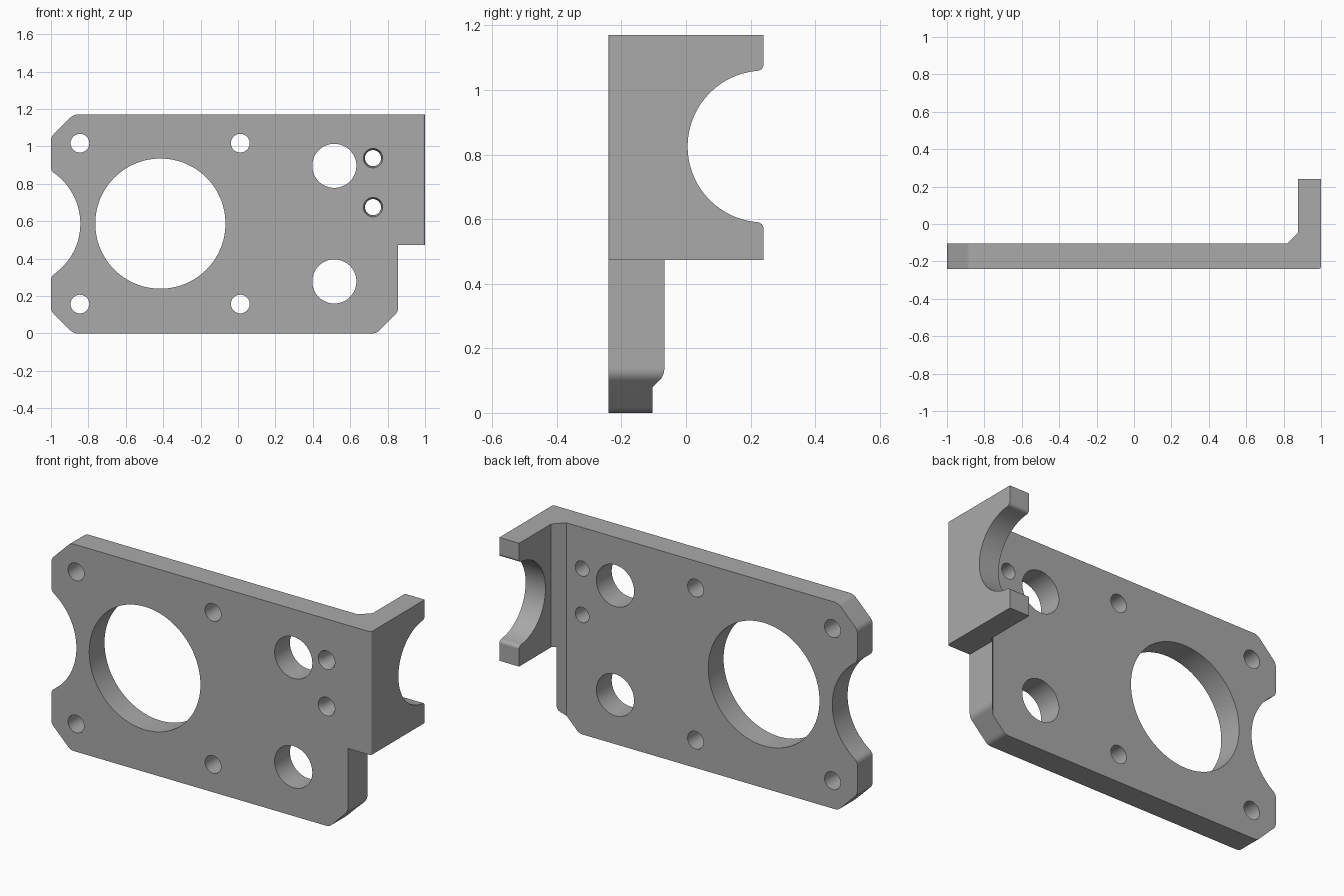
import bpy
import bmesh
from math import pi, sin, cos, tan, atan2, sqrt
from mathutils import Vector

cube = bpy.data.objects.get("Cube")
if cube:
    bpy.data.objects.remove(cube, do_unlink=True)

HEIGHT, MID = 1.17, 0.587
FRONT, PLATE_BACK, FLANGE_BACK = -0.24, -0.103, 0.24

metal = bpy.data.materials.new("plain grey metal")
metal.use_nodes = True
GREY = (0.4, 0.4, 0.4, 1)
metal.diffuse_color = GREY
metal.node_tree.nodes["Principled BSDF"].inputs["Base Color"].default_value = GREY


def arc(cx, cy, r, start, end, steps):
    return [(cx + r * cos(start + (end - start) * i / steps),
             cy + r * sin(start + (end - start) * i / steps)) for i in range(steps + 1)]


def rounded(corners, steps=5):
    """Closed profile from (x, y, radius) corners, each rounded by its radius."""
    pts = []
    for i, (x, y, r) in enumerate(corners):
        p = Vector((x, y))
        if r == 0:
            pts.append((x, y))
            continue
        a = (Vector(corners[i - 1][:2]) - p).normalized()
        b = (Vector(corners[(i + 1) % len(corners)][:2]) - p).normalized()
        half = a.angle(b) / 2
        centre = p + (a + b).normalized() * r / sin(half)
        s, e = p + a * r / tan(half) - centre, p + b * r / tan(half) - centre
        turn = (atan2(e.y, e.x) - atan2(s.y, s.x) + pi) % (2 * pi) - pi
        start = atan2(s.y, s.x)
        pts += arc(centre.x, centre.y, r, start, start + turn, steps)
    return pts


def notch(c, r, f):
    """Round bite in an edge: (depth, offset) points, with softened lips of radius f."""
    h = sqrt((r + f) ** 2 - (f - c) ** 2)
    lip = arc(f, h, f, pi, atan2(-h, c - f) + 2 * pi, 6)
    a = atan2(h, f - c)
    bite = arc(c, 0, r, a, -a, 40)
    return lip + bite[1:-1] + [(d, -t) for d, t in reversed(lip)]


def prism(name, profile, place, lo, hi):
    """Extrude a 2D profile between lo and hi; place maps (u, v, w) to xyz."""
    bm = bmesh.new()
    ends = [[bm.verts.new(place(u, v, w)) for u, v in profile] for w in (lo, hi)]
    bm.faces.new(ends[0])
    bm.faces.new(ends[1])
    n = len(profile)
    for i in range(n):
        j = (i + 1) % n
        bm.faces.new((ends[0][i], ends[0][j], ends[1][j], ends[1][i]))
    return finish(name, bm)


def finish(name, bm):
    bmesh.ops.recalc_face_normals(bm, faces=bm.faces[:])
    mesh = bpy.data.meshes.new(name)
    bm.to_mesh(mesh)
    bm.free()
    mesh.materials.append(metal)
    obj = bpy.data.objects.new(name, mesh)
    bpy.context.collection.objects.link(obj)
    return obj


def drill(bm, x, z, stations, n=48):
    """Round cutter along y through (y, radius) stations."""
    rings = [[bm.verts.new((x + r * cos(2 * pi * i / n), y, z + r * sin(2 * pi * i / n)))
              for i in range(n)] for y, r in stations]
    bm.faces.new(rings[0])
    bm.faces.new(rings[-1])
    for a, b in zip(rings, rings[1:]):
        for i in range(n):
            j = (i + 1) % n
            bm.faces.new((a[i], a[j], b[j], b[i]))


def boolean(target, cutter, operation):
    cutter.hide_render = True
    mod = target.modifiers.new(operation.lower(), 'BOOLEAN')
    mod.operation, mod.solver, mod.object = operation, 'EXACT', cutter
    bpy.context.view_layer.objects.active = target
    bpy.ops.object.modifier_apply(modifier=mod.name)
    bpy.data.objects.remove(cutter, do_unlink=True)


# Front outline, with clipped corners and the round bite on the left edge
bite = [(-1 + d, MID + t) for d, t in notch(-0.173, 0.33, 0.04)]
outline = rounded([(-1, 0.12, 0.05), (-0.88, 0, 0.05), (0.74, 0, 0.05),
                   (0.856, 0.116, 0.05), (0.856, 0.473, 0), (1.1, 0.473, 0),
                   (1.1, HEIGHT, 0), (-0.88, HEIGHT, 0.05), (-1, HEIGHT - 0.12, 0.05)])
bracket = prism("motor_mount_bracket", outline + bite, lambda u, v, w: (u, w, v), -0.4, 0.4)

# L-shaped plan section: plate, inner corner gusset and side flange
section = rounded([(-1.1, FRONT, 0), (1, FRONT, 0.012), (1, FLANGE_BACK, 0),
                   (0.876, FLANGE_BACK, 0), (0.876, -0.047, 0),
                   (0.82, PLATE_BACK, 0), (-1.1, PLATE_BACK, 0)])
plan = prism("plan_section", section, lambda u, v, w: (u, v, w), -0.1, 1.3)
boolean(bracket, plan, 'INTERSECT')

# Half-round opening in the flange
opening = [(FLANGE_BACK - d, 0.825 + t) for d, t in notch(0, 0.235, 0.02)]
opening = [(0.3, opening[0][1])] + opening + [(0.3, opening[-1][1])]
boolean(bracket, prism("flange_opening", opening, lambda u, v, w: (w, u, v), 0.7, 1.2),
        'DIFFERENCE')

# Drilled holes: large bore, four screw holes, two wide holes, two countersunk holes
bm = bmesh.new()
holes = [(-0.415, MID, 0.348)]
holes += [(x, MID + s * 0.43, 0.05) for x in (-0.845, 0.012) for s in (-1, 1)]
holes += [(0.515, MID + s * 0.309, 0.118) for s in (-1, 1)]
for x, z, r in holes:
    drill(bm, x, z, [(-0.3, r), (-0.05, r)], 96 if r > 0.2 else 48)
for z in (0.937, 0.675):
    drill(bm, 0.722, z, [(-0.3, 0.052), (FRONT, 0.052), (FRONT + 0.03, 0.043), (-0.05, 0.043)])
boolean(bracket, finish("drills", bm), 'DIFFERENCE')

# Smooth rounded walls, crisp edges
bpy.ops.object.select_all(action='DESELECT')
bracket.select_set(True)
bpy.context.view_layer.objects.active = bracket
bpy.ops.object.shade_smooth_by_angle(angle=pi / 9)
weighted = bracket.modifiers.new("weighted_normals", 'WEIGHTED_NORMAL')
weighted.keep_sharp = True
